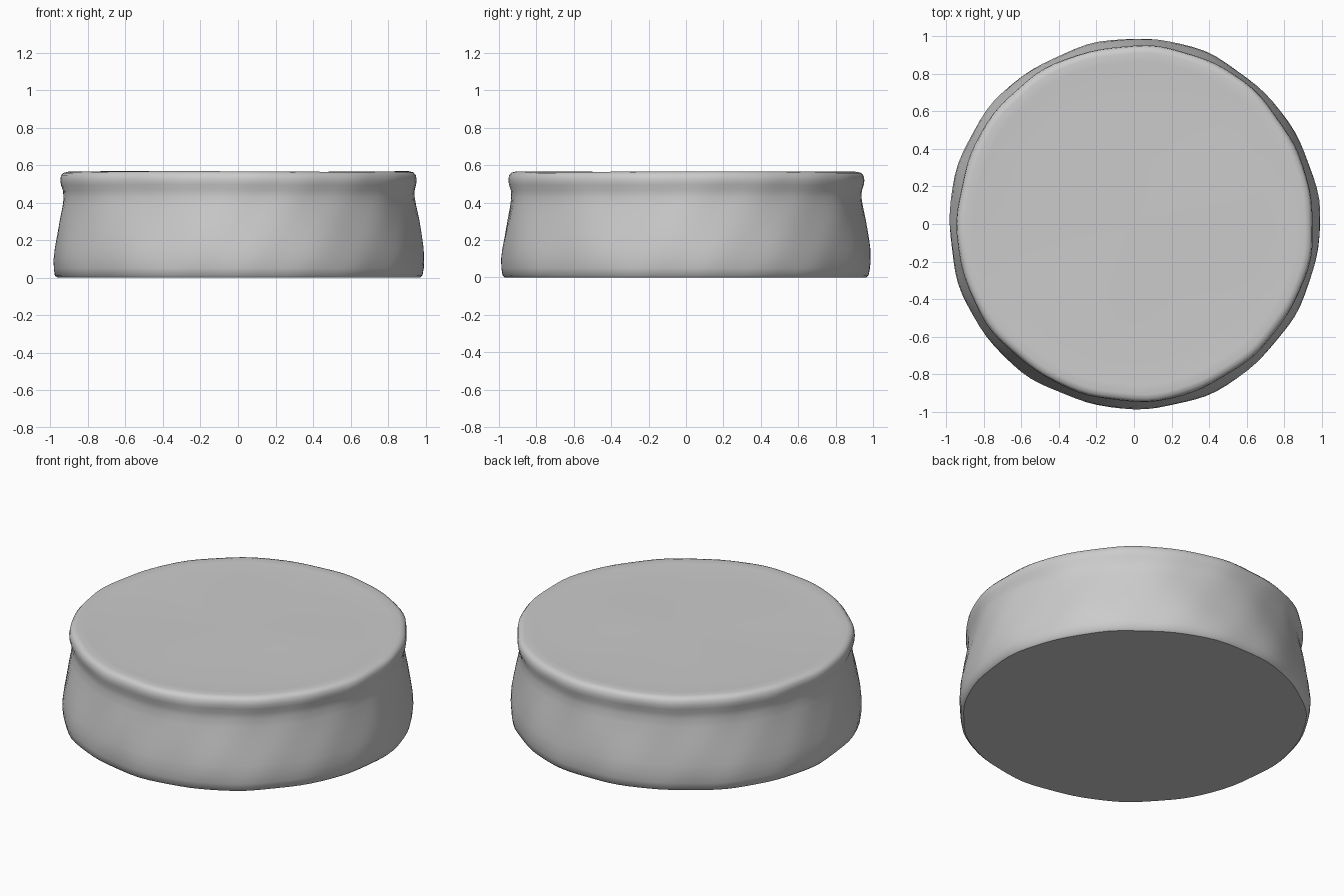
import bpy, bmesh, math

cube = bpy.data.objects.get("Cube")
if cube:
    bpy.data.objects.remove(cube, do_unlink=True)

grey = bpy.data.materials.new("plain_grey")
grey.use_nodes = True
colour = (0.6, 0.6, 0.6, 1)
grey.diffuse_color = colour
grey.node_tree.nodes["Principled BSDF"].inputs["Base Color"].default_value = colour

# Half section from the rim of the base up to the top centre: radius, height
PROFILE = [(0.965, 0), (0.978, 0.012), (0.985, 0.05), (0.988, 0.1), (0.983, 0.16),
           (0.971, 0.23), (0.957, 0.31), (0.943, 0.38), (0.936, 0.43), (0.938, 0.465),
           (0.947, 0.495), (0.95, 0.52), (0.946, 0.545), (0.933, 0.56), (0.91, 0.566),
           (0.86, 0.563), (0.7, 0.56), (0.35, 0.56)]
SEGMENTS = 96


def wobble(angle, height):
    """Gentle hand-shaped unevenness of the wall."""
    return (0.004 * math.sin(5 * angle + 1 + 3 * height)
            + 0.003 * math.sin(11 * angle + 8 * height)
            + 0.002 * math.sin(19 * angle - 14 * height))


# Round slab with a pinched neck below a rolled lip
bm = bmesh.new()
rings = []
for radius, height in PROFILE:
    ring = []
    for i in range(SEGMENTS):
        a = math.tau * i / SEGMENTS
        r = radius + wobble(a, height) * radius
        lift = 0.003 * math.sin(3 * a + 1) * height
        shift = 0.008 * height
        ring.append(bm.verts.new((r * math.cos(a) + shift, r * math.sin(a) + shift, height + lift)))
    rings.append(ring)
for low, high in zip(rings, rings[1:]):
    for i in range(SEGMENTS):
        j = (i + 1) % SEGMENTS
        bm.faces.new((low[i], low[j], high[j], high[i]))

# Flat base and top centre
bm.faces.new(list(reversed(rings[0])))
centre = bm.verts.new((0, 0, 0.561))
for i in range(SEGMENTS):
    bm.faces.new((rings[-1][i], rings[-1][(i + 1) % SEGMENTS], centre))

mesh = bpy.data.meshes.new("round_slab")
bm.to_mesh(mesh)
bm.free()
mesh.materials.append(grey)
slab = bpy.data.objects.new("round_slab", mesh)
bpy.context.collection.objects.link(slab)
bpy.context.view_layer.objects.active = slab
slab.select_set(True)
bpy.ops.object.shade_smooth_by_angle(angle=math.radians(40))
